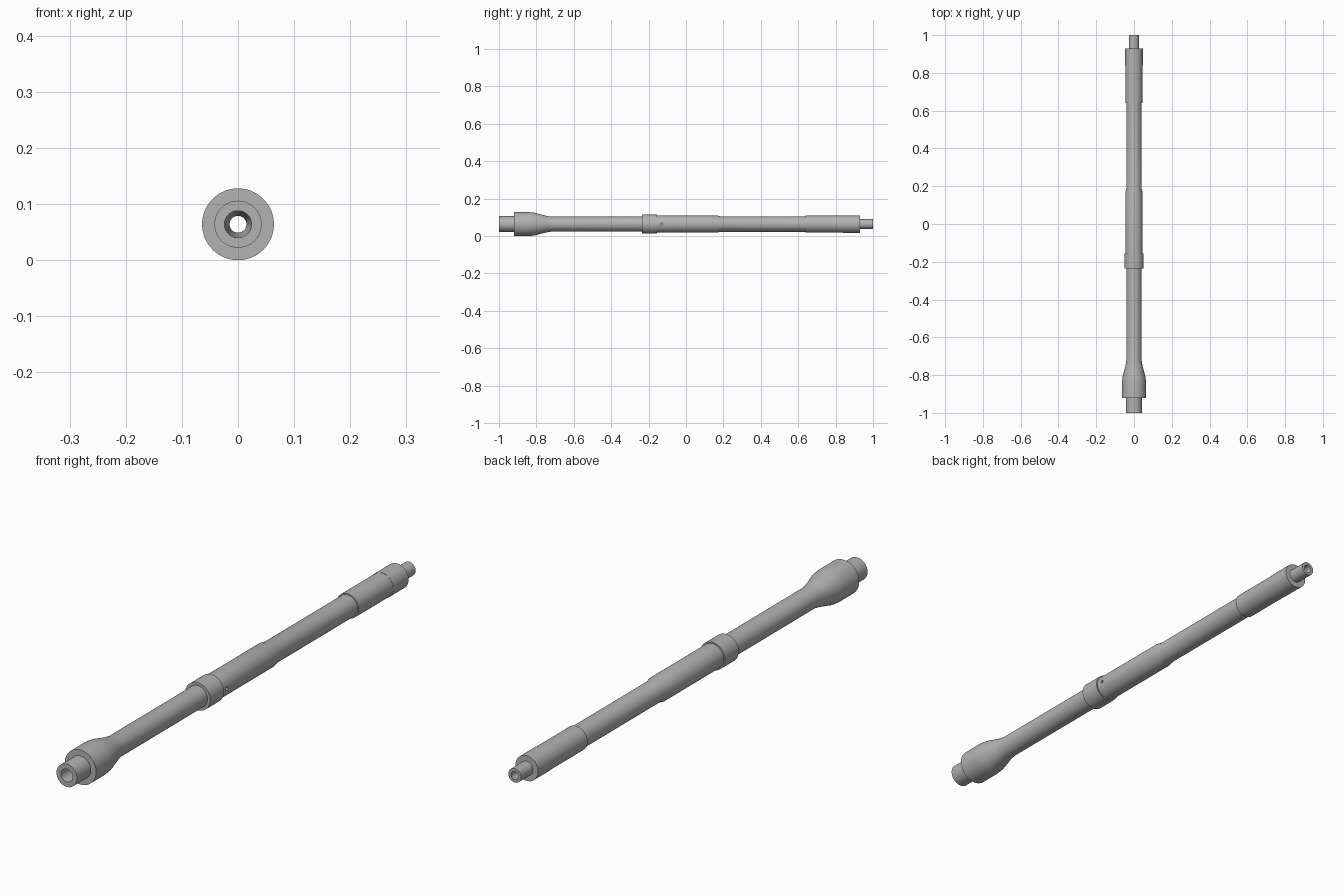
import bpy, bmesh, math
from mathutils import Vector, Matrix

cube = bpy.data.objects.get("Cube")
if cube:
    bpy.data.objects.remove(cube, do_unlink=True)

AXIS_Z = 0.064
SIDES = 64

steel = bpy.data.materials.new("plain grey")
steel.use_nodes = True
steel.diffuse_color = (0.45, 0.45, 0.45, 1)
steel.node_tree.nodes["Principled BSDF"].inputs["Base Color"].default_value = (0.45, 0.45, 0.45, 1)


def lathe(name, profile):
    """Spin a closed (y, radius) loop around the long axis."""
    bm = bmesh.new()
    rings = []
    for y, r in profile:
        rings.append([bm.verts.new((r * math.sin(a), y, AXIS_Z + r * math.cos(a)))
                      for a in (2 * math.pi * i / SIDES for i in range(SIDES))])
    for k, ring in enumerate(rings):
        nxt = rings[(k + 1) % len(rings)]
        for i in range(SIDES):
            j = (i + 1) % SIDES
            bm.faces.new((ring[i], ring[j], nxt[j], nxt[i]))
    bmesh.ops.recalc_face_normals(bm, faces=bm.faces)
    mesh = bpy.data.meshes.new(name)
    bm.to_mesh(mesh)
    bm.free()
    mesh.materials.append(steel)
    obj = bpy.data.objects.new(name, mesh)
    bpy.context.collection.objects.link(obj)
    return obj


# Outer steps from front to back, then the bore from back to front
outer = [(-1, 0.042), (-0.92, 0.042), (-0.92, 0.064), (-0.84, 0.064),
         (-0.81, 0.061), (-0.75, 0.045), (-0.72, 0.04),
         (-0.235, 0.04), (-0.235, 0.051), (-0.155, 0.051), (-0.155, 0.046),
         (0.165, 0.046), (0.185, 0.041), (0.64, 0.041), (0.64, 0.0455),
         (0.84, 0.0455), (0.84, 0.0465), (0.93, 0.0465), (0.93, 0.026), (1, 0.026)]
bore = [(1, 0.015), (-0.82, 0.015), (-0.87, 0.022), (-1, 0.024)]
tube = lathe("stepped_tube", outer + bore)

# Small side hole behind the collar
bm = bmesh.new()
bmesh.ops.create_cone(bm, cap_ends=True, segments=16, radius1=0.006, radius2=0.006, depth=0.06,
                      matrix=Matrix.Translation(Vector((0.04, -0.13, AXIS_Z)))
                      @ Matrix.Rotation(math.pi / 2, 4, 'Y'))
mesh = bpy.data.meshes.new("hole_cutter")
bm.to_mesh(mesh)
bm.free()
cutter = bpy.data.objects.new("hole_cutter", mesh)
bpy.context.collection.objects.link(cutter)
cutter.hide_render = True

cut = tube.modifiers.new("side_hole", 'BOOLEAN')
cut.operation = 'DIFFERENCE'
cut.solver = 'EXACT'
cut.object = cutter
bpy.context.view_layer.objects.active = tube
tube.select_set(True)
bpy.ops.object.modifier_apply(modifier=cut.name)
bpy.data.objects.remove(cutter, do_unlink=True)

# Smooth round walls, sharp steps
bpy.ops.object.select_all(action='DESELECT')
tube.select_set(True)
bpy.context.view_layer.objects.active = tube
bpy.ops.object.shade_smooth_by_angle(angle=math.radians(30))
